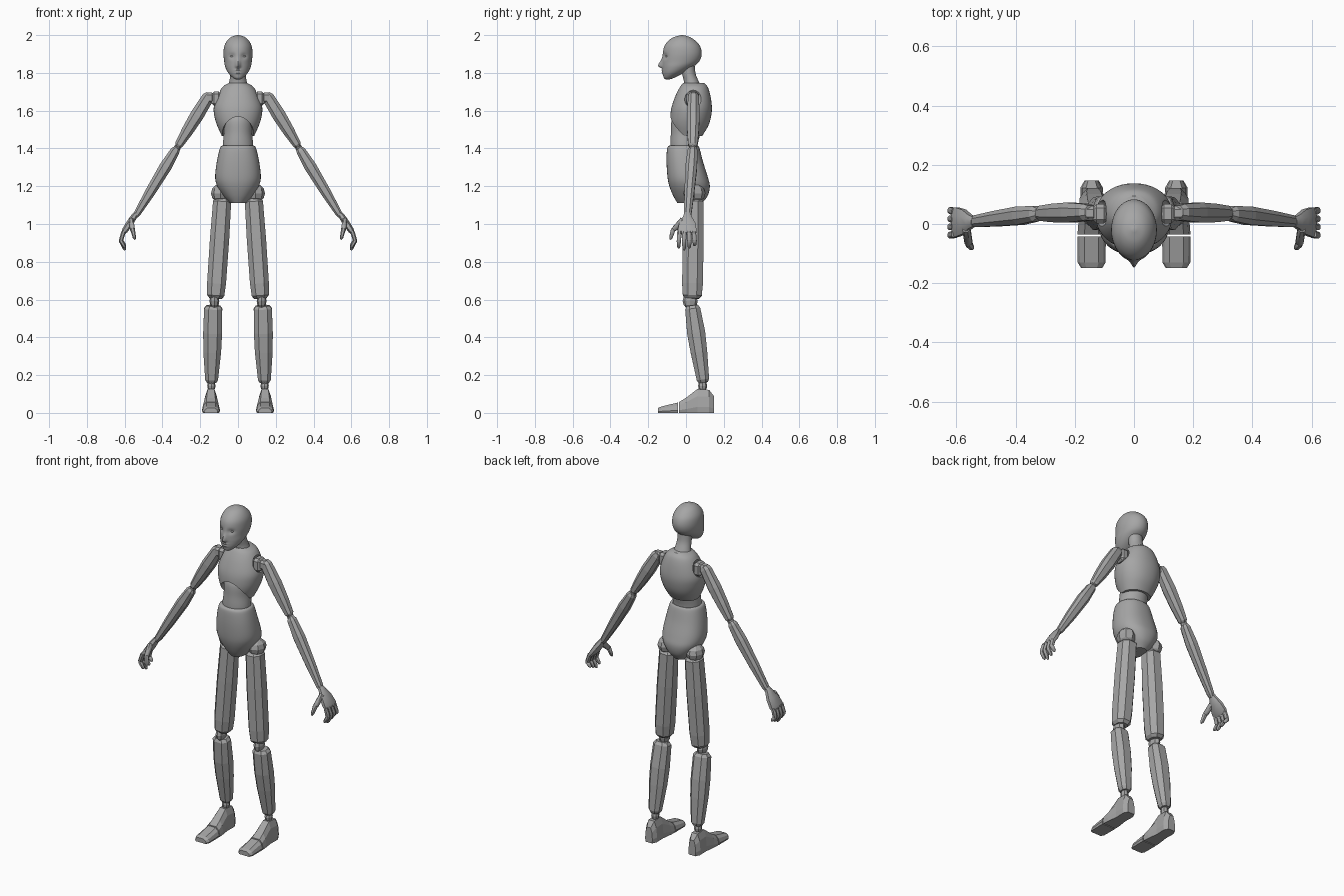
import bpy, bmesh, math
from mathutils import Vector

if "Cube" in bpy.data.objects:
    bpy.data.objects.remove(bpy.data.objects["Cube"])

GREY = bpy.data.materials.new("plain grey")
GREY.diffuse_color = (0.38, 0.38, 0.38, 1)
GREY.use_nodes = True
GREY.node_tree.nodes["Principled BSDF"].inputs["Base Color"].default_value = GREY.diffuse_color
smooth_parts = []


def finish(name, bm, smooth=False):
    bmesh.ops.recalc_face_normals(bm, faces=bm.faces[:])
    me = bpy.data.meshes.new(name)
    bm.to_mesh(me)
    bm.free()
    ob = bpy.data.objects.new(name, me)
    bpy.context.collection.objects.link(ob)
    me.materials.append(GREY)
    if smooth:
        smooth_parts.append(ob)
    return ob


def skin(name, rings, smooth=False):
    """Bridge a list of point rings and cap both ends."""
    bm = bmesh.new()
    vs = [[bm.verts.new(p) for p in r] for r in rings]
    n = len(vs[0])
    for a, b in zip(vs, vs[1:]):
        for i in range(n):
            j = (i + 1) % n
            bm.faces.new((a[i], a[j], b[j], b[i]))
    bm.faces.new(vs[0])
    bm.faces.new(vs[-1])
    return finish(name, bm, smooth)


def curve_rows(rows, k):
    """Catmull-Rom interpolation of profile rows."""
    out = []
    for i in range(len(rows) - 1):
        p = [rows[max(0, min(len(rows) - 1, i + d))] for d in (-1, 0, 1, 2)]
        for s in range(k):
            t = s / k
            out.append([0.5 * (2 * b + (c - a) * t + (2 * a - 5 * b + 4 * c - d) * t * t
                               + (3 * b - a - 3 * c + d) * t ** 3) for a, b, c, d in zip(*p)])
    return out + [list(rows[-1])]


def body(name, rows, n=40, k=6, power=2.0, shape=None):
    """Upright smooth form; rows are (z, half width, front y, back y)."""
    rings = []
    for z, w, f, b in curve_rows(rows, k):
        ring = []
        for i in range(n):
            a = 2 * math.pi * i / n
            c, s = math.cos(a), math.sin(a)
            e = 2 / power
            x = w * math.copysign(abs(c) ** e, c)
            y = (f + b) / 2 + (b - f) / 2 * math.copysign(abs(s) ** e, s)
            ring.append(shape(x, y, z) if shape else (x, y, z))
        rings.append(ring)
    return skin(name, rings, True)


OCT = [(1, -.45), (1, .45), (.5, 1), (-.5, 1), (-1, .45), (-1, -.45), (-.5, -1), (.5, -1)]


def limb(name, side, a, b, stations, smooth=False):
    """Eight-sided limb from a to b; stations are (t, side radius, depth radius)."""
    a, b = Vector(a), Vector(b)
    d = (b - a).normalized()
    u = d.cross(Vector((0, 1, 0)))
    if u.length < 0.1:
        u = Vector((1, 0, 0))
    u.normalize()
    v = u.cross(d).normalized()
    rings = []
    for t, ru, rv in stations:
        c = a.lerp(b, t)
        pts = [c + u * (p * ru) + v * (q * rv) for p, q in OCT]
        rings.append([(p.x * side, p.y, p.z) for p in pts])
    return skin(name, rings, smooth)


def ball(name, c, r, seg=8, ring=6, smooth=False):
    bm = bmesh.new()
    bmesh.ops.create_uvsphere(bm, u_segments=seg, v_segments=ring, radius=1)
    for v in bm.verts:
        v.co = Vector([c[i] + v.co[i] * r[i] for i in range(3)])
    return finish(name, bm, smooth)


def block(name, c, s, bevel):
    bm = bmesh.new()
    bmesh.ops.create_cube(bm, size=1)
    for v in bm.verts:
        v.co = Vector([c[i] + v.co[i] * s[i] for i in range(3)])
    bmesh.ops.bevel(bm, geom=bm.edges[:], offset=bevel, segments=1, affect='EDGES')
    return finish(name, bm)


def carve(ob, c, r):
    """Cut an ellipsoid out of a part."""
    cut = ball("cutter", c, r, 32, 20)
    cut.hide_render = True
    m = ob.modifiers.new("cut", 'BOOLEAN')
    m.operation, m.object = 'DIFFERENCE', cut
    bpy.context.view_layer.objects.active = ob
    bpy.ops.object.modifier_apply(modifier=m.name)
    bpy.data.objects.remove(cut)


# Head with eye sockets, nose and lips pushed into the front
def face(x, y, z):
    if y < -0.04:
        fall = 0.009 if z < 1.836 else 0.03
        y -= 0.023 * math.exp(-(x / 0.011) ** 2 - ((z - 1.836) / fall) ** 2)
        y += 0.010 * math.exp(-((abs(x) - 0.032) / 0.017) ** 2 - ((z - 1.888) / 0.014) ** 2)
        for zl in (1.800, 1.814):
            y -= 0.006 * math.exp(-(x / 0.018) ** 2 - ((z - zl) / 0.005) ** 2)
    return (x, y, z)


body("head", [(1.766, .012, -.108, -.085), (1.775, .028, -.118, -.06), (1.80, .052, -.123, -.012),
              (1.83, .067, -.125, .035), (1.86, .073, -.125, .07), (1.90, .077, -.123, .083),
              (1.94, .073, -.115, .075), (1.97, .058, -.093, .05), (1.99, .036, -.063, .02),
              (2.0, .006, -.025, -.015)], n=72, shape=face)
body("neck", [(1.86, .042, -.03, .045), (1.80, .041, -.022, .05), (1.76, .045, -.012, .065),
              (1.72, .055, -.01, .085)], n=24)

# Torso: rib cage with front arch and shoulder sockets, waist, pelvis
chest = body("chest", [(1.747, .048, -.015, .095), (1.725, .082, -.032, .115), (1.68, .108, -.055, .129),
                       (1.62, .128, -.076, .137), (1.57, .125, -.083, .133), (1.52, .11, -.08, .118),
                       (1.465, .085, -.06, .085)], power=2.15)
carve(chest, (0, -.06, 1.44), (.092, .13, .13))
for s in (-1, 1):
    carve(chest, (s * .128, .037, 1.672), (.046, .052, .055))
body("waist", [(1.60, .05, -.05, .07), (1.55, .074, -.076, .08), (1.48, .075, -.08, .075),
               (1.42, .08, -.083, .062), (1.36, .08, -.08, .06)])
body("pelvis", [(1.415, .084, -.088, .062), (1.40, .096, -.1, .072), (1.33, .112, -.103, .09),
                (1.25, .121, -.098, .115), (1.20, .11, -.088, .126), (1.15, .078, -.068, .115),
                (1.11, .042, -.045, .085)], power=2.3)


# Foot section: flat sole, sloping sides
def foot(name, side, stations):
    rings = []
    for y, w, h in stations:
        half = [(w * .9, 0), (w, h * .25), (w * .85, h * .7), (w * .5, h)]
        pts = half + [(-x, z) for x, z in reversed(half)]
        rings.append([(side * .143 + x, y, z) for x, z in pts])
    skin(name, rings)


for s, tag in ((-1, "right"), (1, "left")):
    # Eye
    ball(f"{tag}_eye", (s * .031, -.098, 1.888), (.011, .011, .007), 16, 10, True)

    # Leg
    ball(f"{tag}_hip_joint", (s * .093, .045, 1.162), (.05, .058, .05))
    limb(f"{tag}_thigh", s, (.083, .042, 1.135), (.119, .033, .605),
         [(0, .036, .035), (.03, .048, .05), (.4, .051, .055), (.85, .05, .055),
          (.97, .045, .05), (1, .032, .036)])
    ball(f"{tag}_knee", (s * .125, .022, .592), (.026, .04, .042))
    limb(f"{tag}_shin", s, (.131, .033, .568), (.14, .092, .16),
         [(0, .036, .03), (.04, .048, .04), (.35, .05, .048), (.6, .047, .044),
          (.96, .034, .033), (1, .024, .024)])
    ball(f"{tag}_ankle", (s * .141, .088, .143), (.022, .024, .03))
    foot(f"{tag}_foot", s, [(.147, .024, .09), (.122, .038, .122), (.06, .036, .126),
                            (.0, .045, .08), (-.036, .048, .058)])
    foot(f"{tag}_toes", s, [(-.042, .048, .055), (-.13, .047, .034), (-.148, .036, .026)])

    # Shoulder and arm
    block(f"{tag}_shoulder_joint", (s * .114, .035, 1.663), (.052, .066, .078), .014)
    block(f"{tag}_shoulder_pivot", (s * .15, .036, 1.668), (.05, .05, .055), .012)
    limb(f"{tag}_upper_arm", s, (.148, .04, 1.688), (.32, .036, 1.408),
         [(0, .02, .022), (.06, .032, .028), (.4, .036, .034), (.7, .031, .031),
          (.96, .022, .025), (1, .014, .016)])
    ball(f"{tag}_elbow", (s * .322, .036, 1.402), (.018, .02, .02))
    limb(f"{tag}_forearm", s, (.322, .036, 1.405), (.543, .008, 1.04),
         [(0, .014, .016), (.05, .025, .026), (.28, .032, .031), (.65, .027, .026),
          (.95, .018, .02), (1, .013, .015)])

    # Hand with curled fingers and thumb
    limb(f"{tag}_palm", s, (.54, .008, 1.055), (.609, .006, .95),
         [(0, .013, .016), (.2, .017, .024), (.5, .018, .042), (.85, .016, .05), (1, .01, .047)], True)
    for i, y in enumerate((-.034, -.009, .016, .041)):
        tip = .861 + .012 * abs(i - 1)
        spread = y * 1.12
        limb(f"{tag}_finger_{i + 1}_base", s, (.605, y, .96), (.621, spread, .908),
             [(0, .012, .012), (.9, .011, .011), (1, .008, .008)], True)
        limb(f"{tag}_finger_{i + 1}_tip", s, (.622, spread, .915), (.597, spread, tip),
             [(0, .008, .008), (.12, .011, .011), (.8, .009, .009), (1, .004, .004)], True)
    limb(f"{tag}_thumb_base", s, (.566, -.015, 1.02), (.558, -.068, .968),
         [(0, .013, .018), (.9, .013, .013), (1, .008, .008)], True)
    limb(f"{tag}_thumb_tip", s, (.559, -.066, .976), (.546, -.083, .918),
         [(0, .008, .008), (.12, .012, .012), (.8, .009, .009), (1, .004, .004)], True)

# Smooth shading for the rounded parts
bpy.ops.object.select_all(action='DESELECT')
for ob in smooth_parts:
    ob.select_set(True)
bpy.context.view_layer.objects.active = smooth_parts[0]
bpy.ops.object.shade_smooth_by_angle(angle=math.radians(40))
